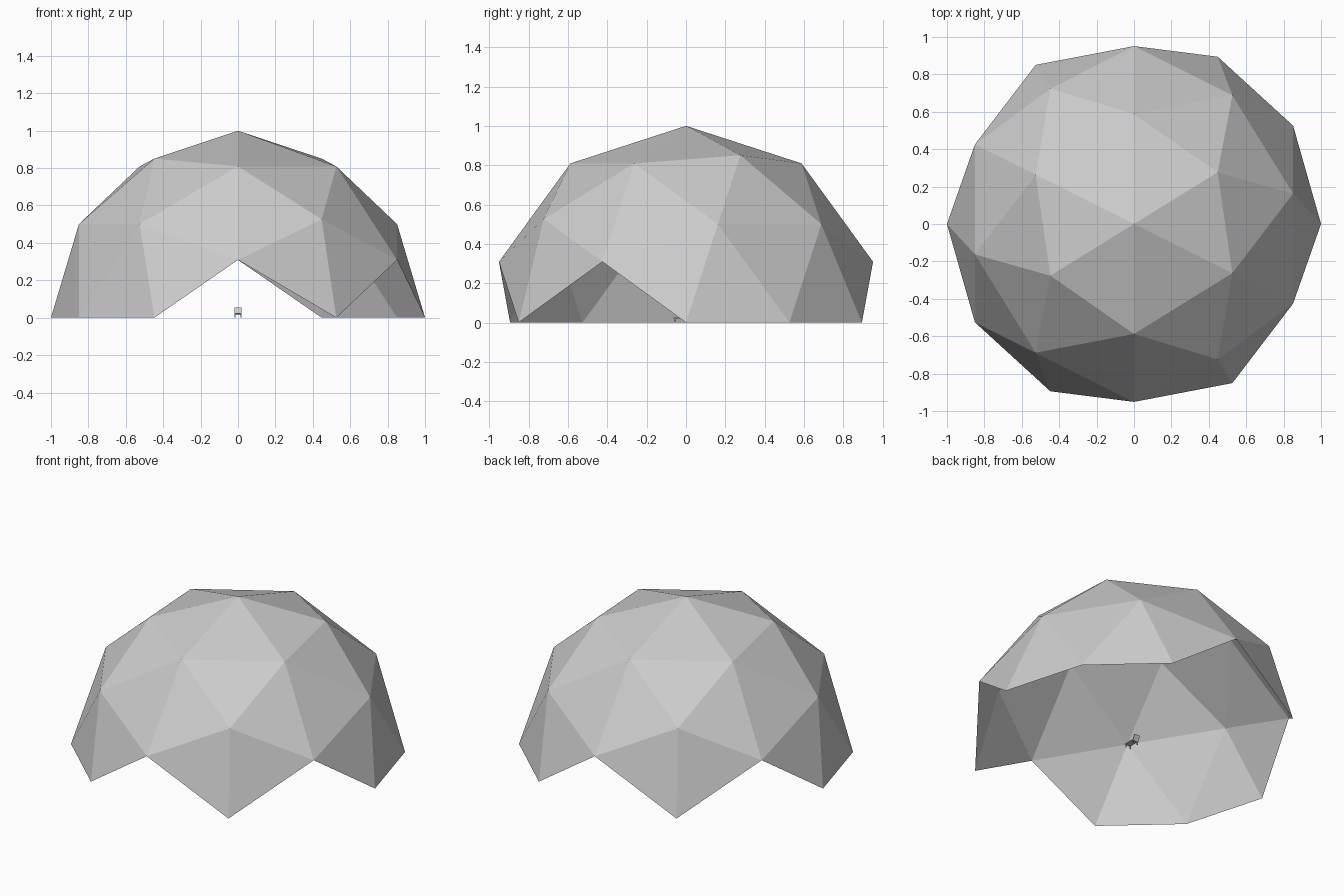
import bpy, bmesh, math
from mathutils import Matrix, Vector

cube = bpy.data.objects.get("Cube")
if cube:
    bpy.data.objects.remove(cube, do_unlink=True)


def material(name, grey):
    m = bpy.data.materials.new(name)
    m.use_nodes = True
    m.diffuse_color = (grey, grey, grey, 1)
    m.node_tree.nodes["Principled BSDF"].inputs["Base Color"].default_value = (grey, grey, grey, 1)
    return m


def add_object(name, bm, mat):
    mesh = bpy.data.meshes.new(name)
    bm.to_mesh(mesh)
    bm.free()
    mesh.materials.append(mat)
    obj = bpy.data.objects.new(name, mesh)
    bpy.context.collection.objects.link(obj)
    return obj


def box(name, size, centre, mat, tilt=0):
    bm = bmesh.new()
    bmesh.ops.create_cube(bm, size=1)
    bm.transform(Matrix.Translation(centre) @ Matrix.Rotation(tilt, 4, 'X')
                 @ Matrix.Diagonal((*size, 1)))
    return add_object(name, bm, mat)


shell_grey = material("shell grey", 0.6)

# Geodesic shell: icosphere turned so that one long edge lies in the ground plane
bm = bmesh.new()
bmesh.ops.create_icosphere(bm, subdivisions=2, radius=1)
edge_angle = math.atan(2)
first = max(bm.verts, key=lambda v: v.co.z).co.normalized()
second = next(v.co.normalized() for v in bm.verts
              if abs(v.co.angle(first) - edge_angle) < 0.01)
across = (second - first * first.dot(second)).normalized()
bm.transform(Matrix((first, across, first.cross(across))).to_4x4())

# Keep whole upper triangles, which leaves the four pointed doorways
below = [v for v in bm.verts if v.co.z < -0.01]
bmesh.ops.delete(bm, geom=below, context='VERTS')
add_object("dome_shell", bm, shell_grey)

# Small lounge chair in the middle of the floor
box("chair_seat", (0.04, 0.075, 0.006), Vector((0, -0.025, 0.023)), shell_grey)
box("chair_back", (0.04, 0.006, 0.04), Vector((0, 0.02, 0.036)), shell_grey, math.radians(-25))
for side, x in (("right", -0.017), ("left", 0.017)):
    for place, y in (("front", -0.055), ("back", 0.01)):
        box(f"chair_{place}_leg_{side}", (0.005, 0.005, 0.022), Vector((x, y, 0.011)), shell_grey)
